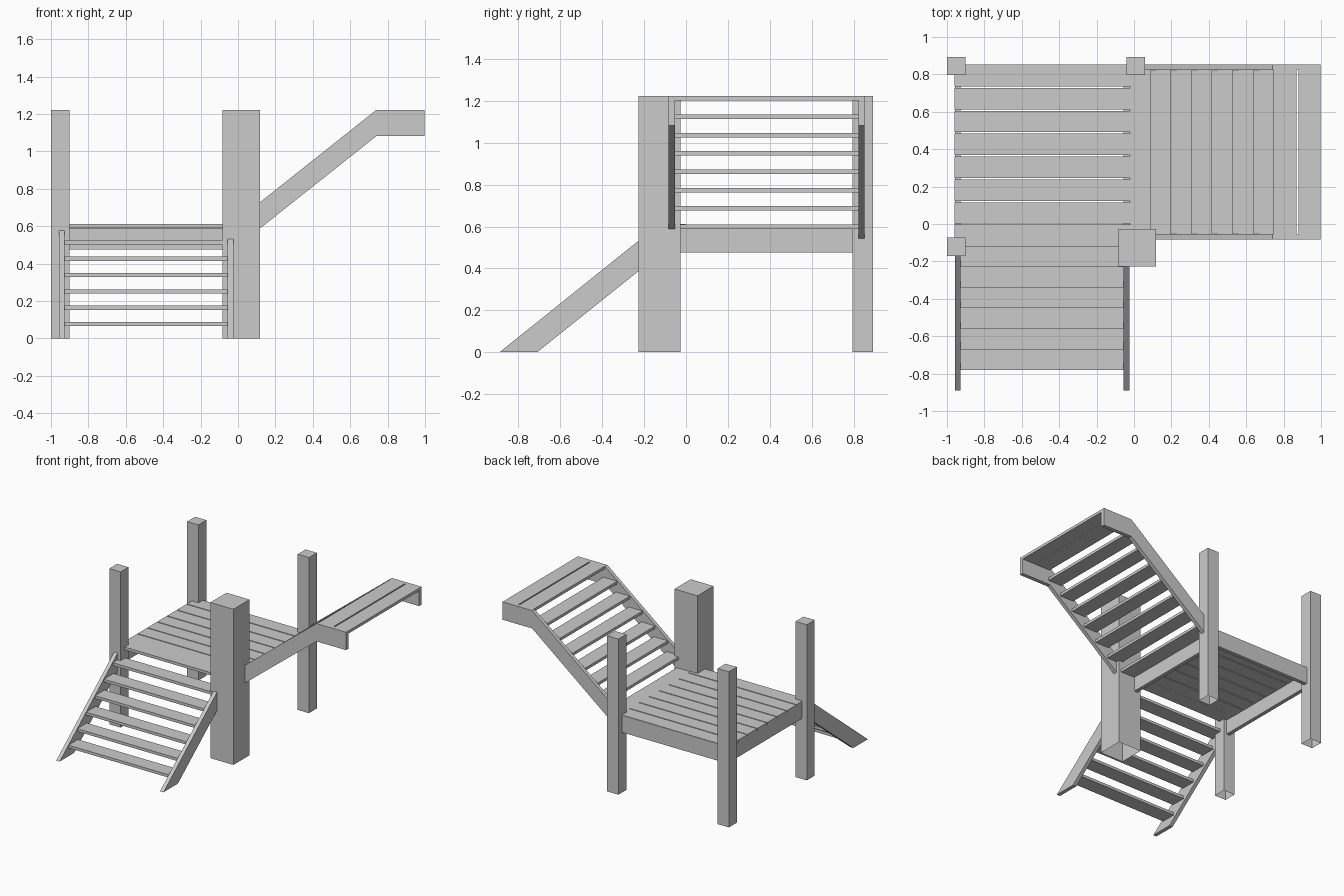
import bpy
import bmesh
from mathutils import Vector

cube = bpy.data.objects.get("Cube")
if cube:
    bpy.data.objects.remove(cube, do_unlink=True)

# One plain grey for the whole structure
GREY = (0.6, 0.6, 0.6, 1.0)
grey = bpy.data.materials.new("plain_grey")
grey.use_nodes = True
grey.diffuse_color = GREY
for node in grey.node_tree.nodes:
    if node.type == 'BSDF_PRINCIPLED':
        node.inputs["Base Color"].default_value = GREY


def finish(name, bm):
    mesh = bpy.data.meshes.new(name)
    bm.to_mesh(mesh)
    bm.free()
    mesh.materials.append(grey)
    obj = bpy.data.objects.new(name, mesh)
    bpy.context.collection.objects.link(obj)
    return obj


def box(name, xs, ys, zs, open_bottom=False):
    bm = bmesh.new()
    bmesh.ops.create_cube(bm, size=1)
    for v in bm.verts:
        v.co = Vector([(r[0] + r[1]) / 2 + c * (r[1] - r[0])
                       for c, r in zip(v.co, (xs, ys, zs))])
    if open_bottom:
        bm.normal_update()
        under = [f for f in bm.faces if f.normal.z < -0.9]
        bmesh.ops.delete(bm, geom=under, context='FACES_ONLY')
    return finish(name, bm)


def board(name, profile, axis, start, end):
    """Extrude a side profile (run, height) across the given axis."""
    bm = bmesh.new()
    verts = [bm.verts.new((start, a, z) if axis == 'X' else (a, start, z))
             for a, z in profile]
    face = bm.faces.new(verts)
    grown = bmesh.ops.extrude_face_region(bm, geom=[face])["geom"]
    moved = [g for g in grown if isinstance(g, bmesh.types.BMVert)]
    step = end - start
    bmesh.ops.translate(bm, verts=moved,
                        vec=(step, 0, 0) if axis == 'X' else (0, step, 0))
    bmesh.ops.recalc_face_normals(bm, faces=bm.faces[:])
    return finish(name, bm)


TOP = 1.2225      # post and landing height
DECK = 0.61       # platform height
RISE = 0.0875
RUN = 0.11
TREAD = 0.12
THICK = 0.022

# Posts, open underneath
for name, x, y, half in (("front_right_post", -0.95, -0.122, 0.049),
                         ("back_right_post", -0.95, 0.845, 0.049),
                         ("back_left_post", 0.01, 0.845, 0.049),
                         ("large_front_post", 0.018, -0.126, 0.1)):
    box(name, (x - half, x + half), (y - half, y + half), (0, TOP), True)

# Platform beams
BEAM = (0.475, DECK - 0.01)
box("right_beam", (-0.957, -0.927), (-0.12, 0.853), BEAM)
box("left_beam", (-0.055, -0.025), (-0.12, 0.853), BEAM)
box("back_beam", (-0.957, -0.025), (0.823, 0.853), (0.475, DECK - 0.002))

# Platform planks
PITCH = 0.1222
for i in range(7):
    y = 0.002 + i * PITCH
    box(f"deck_plank_{i + 1}", (-0.959, -0.022), (y, y + PITCH - 0.008),
        (DECK - THICK, DECK))

# Lower stair: stringers and treads, the last tread meeting the deck
lower = [(-0.89, 0), (-0.71, 0), (-0.116, 0.475), (-0.1, 0.475),
         (-0.1, 0.6), (-0.142, 0.6)]
for side, x in (("right", -0.957), ("left", -0.055)):
    board(f"lower_{side}_stringer", lower, 'X', x, x + 0.03)
for i in range(7):
    y = -0.78 + i * RUN
    z = RISE * (i + 1)
    ends = (-0.927, -0.055) if i < 6 else (-0.959, -0.022)
    box(f"lower_tread_{i + 1}", ends, (y, y + TREAD - 0.002), (z - THICK, z))

# Upper stair: stringers that bend into a level landing
upper = [(0.0, 0.495), (0.74, 1.082), (0.997, 1.082), (0.997, TOP),
         (0.74, TOP), (0.0, 0.635)]
for side, y in (("front", -0.083), ("back", 0.823)):
    board(f"upper_{side}_stringer", upper, 'Y', y, y + 0.03)
for i in range(7):
    x = -0.022 + i * RUN if i == 0 else -0.025 + i * RUN
    z = DECK + RISE * i
    box(f"upper_tread_{i + 1}", (x, x + TREAD), (-0.053, 0.823),
        (z - THICK, z))

# Landing planks set flush between the stringers
for i, span in enumerate(((0.745, 0.869), (0.879, 0.997))):
    box(f"landing_plank_{i + 1}", span, (-0.053, 0.823), (TOP - THICK, TOP))
